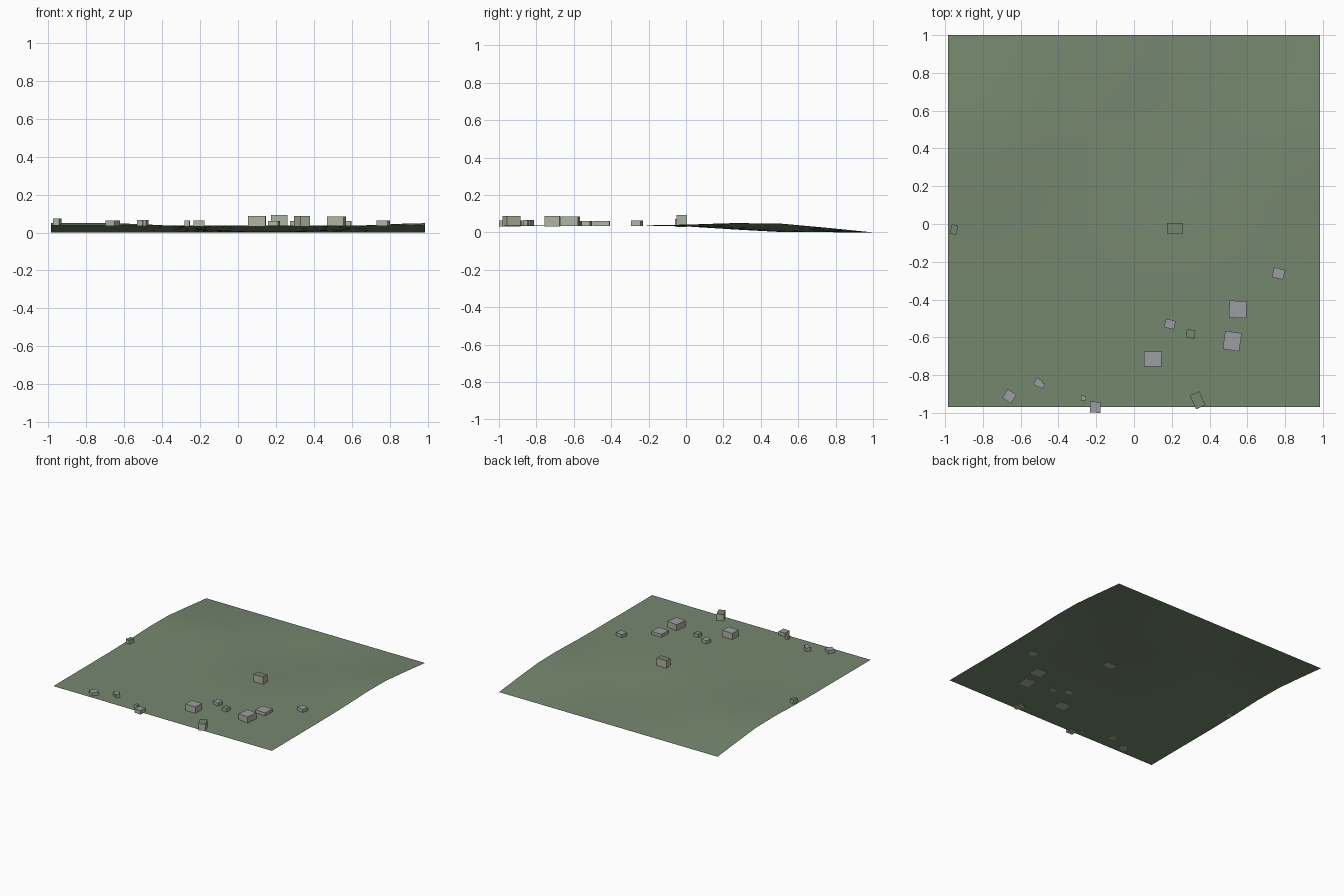
import bpy, bmesh
from math import radians, cos, pi

cube = bpy.data.objects.get("Cube")
if cube:
    bpy.data.objects.remove(cube, do_unlink=True)


def material(name, rgb):
    lin = [((c / 255 + 0.055) / 1.055) ** 2.4 for c in rgb] + [1]
    m = bpy.data.materials.new(name)
    m.use_nodes = True
    m.diffuse_color = lin
    m.node_tree.nodes["Principled BSDF"].inputs["Base Color"].default_value = lin
    return m


grass = material("grass green", (117, 135, 110))
roof_gray = material("roof gray", (156, 158, 162))
wall_pale = material("pale wall", (174, 181, 161))

# Height profiles along y: hilly side edges and the dip between them
RIDGE = [(-1, .037), (-.23, .038), (.02, .042), (.25, .050), (.51, .047), (.75, .025), (1, 0)]
DIP = [(-1, .035), (-.23, .037), (.02, .031), (.25, .016), (.51, .002), (.75, .001), (1, 0)]


def sample(profile, y):
    for (a, za), (b, zb) in zip(profile, profile[1:]):
        if y <= b:
            return za + (zb - za) * (y - a) / (b - a)
    return profile[-1][1]


def ground_height(x, y):
    dip = 0.5 + 0.5 * cos(pi * min(1, abs(x - 0.15) / 0.9))
    return sample(RIDGE, y) * (1 - dip) + sample(DIP, y) * dip


def add_object(name, bm, mats):
    mesh = bpy.data.meshes.new(name)
    bm.to_mesh(mesh)
    bm.free()
    for m in mats:
        mesh.materials.append(m)
    obj = bpy.data.objects.new(name, mesh)
    bpy.context.collection.objects.link(obj)
    return obj


# Rolling ground sheet
bm = bmesh.new()
bmesh.ops.create_grid(bm, x_segments=16, y_segments=16, size=0.985)
for v in bm.verts:
    v.co.y += 0.015
    v.co.z = ground_height(v.co.x, v.co.y)
for f in bm.faces:
    f.smooth = True
add_object("ground", bm, [grass])


# Box buildings whose upward faces take the roof colour
def building(name, x, y, w, d, turn, top, roof):
    bm = bmesh.new()
    bmesh.ops.create_cube(bm, size=1)
    base = ground_height(x, y) - 0.003
    for v in bm.verts:
        v.co.x *= w
        v.co.y *= d
        v.co.z = (v.co.z + 0.5) * (top - base)
    bm.normal_update()
    for f in bm.faces:
        f.material_index = 1 if f.normal.z > 0.5 else 0
    obj = add_object(name, bm, [wall_pale, roof])
    obj.location = (x, y, base)
    obj.rotation_euler.z = radians(turn)


building("west_hut", -.953, -.03, .035, .05, -14, .073, grass)
building("southwest_house", -.66, -.912, .055, .055, -33, .063, roof_gray)
building("twin_hut_a", -.508, -.84, .035, .04, -30, .066, roof_gray)
building("twin_hut_b", -.487, -.855, .022, .028, -30, .066, roof_gray)
building("small_hut", -.268, -.922, .026, .026, -4, .063, roof_gray)
building("south_house", -.205, -.97, .057, .058, -2, .064, roof_gray)
building("large_house", .10, -.715, .093, .08, -1, .087, roof_gray)
building("middle_house", .19, -.53, .053, .046, -14, .061, roof_gray)
building("green_hut", .30, -.582, .046, .044, -8, .061, grass)
building("north_hall", .217, -.022, .086, .055, 0, .092, grass)
building("south_hall", .337, -.933, .055, .08, 25, .087, grass)
building("east_house", .55, -.452, .092, .09, -2, .061, roof_gray)
building("east_hall", .52, -.62, .088, .097, -8, .085, roof_gray)
building("far_east_house", .765, -.262, .06, .053, -14, .063, roof_gray)
